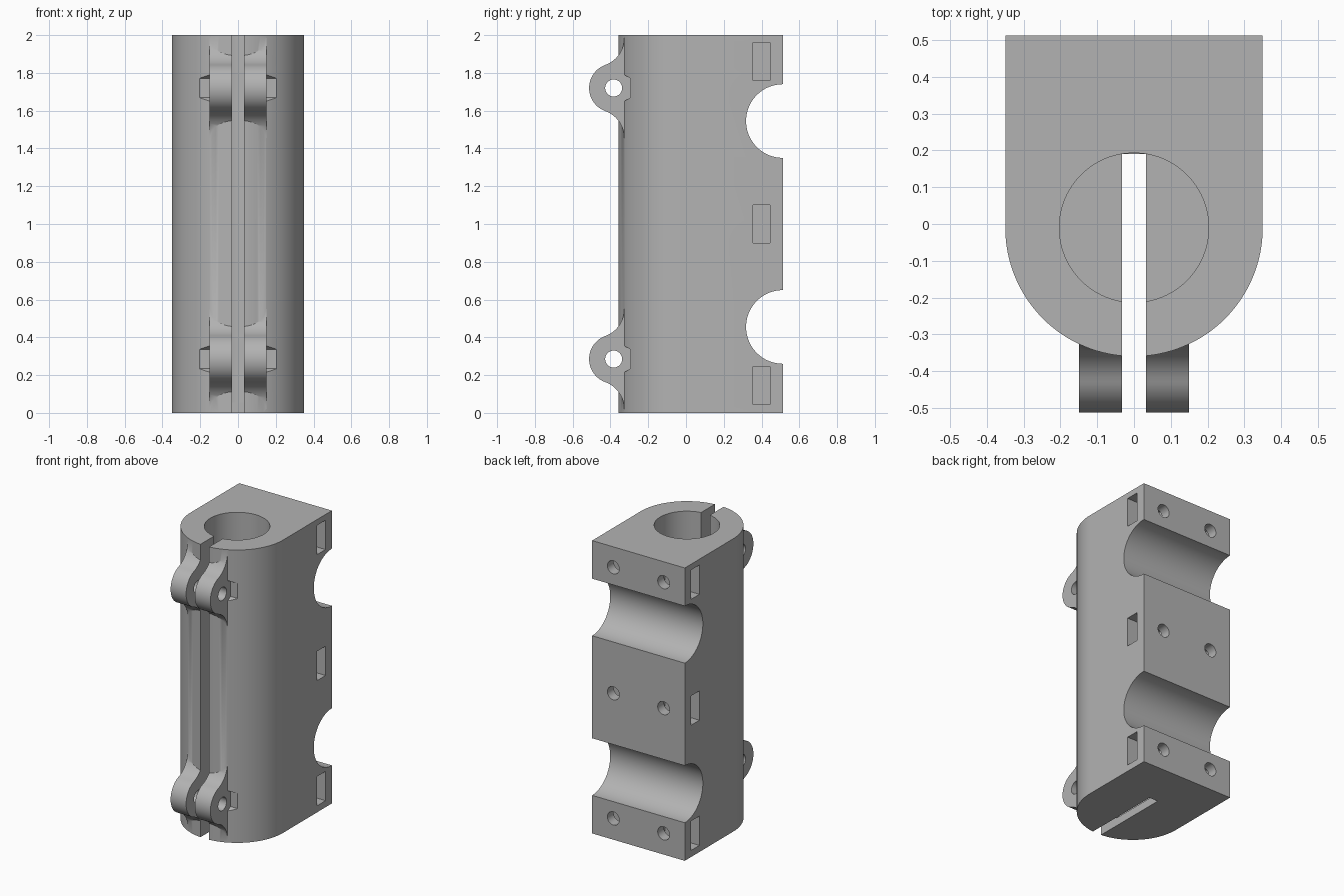
import bpy, bmesh
from math import sin, cos, pi, atan2, sqrt
from mathutils import Vector

cube = bpy.data.objects.get("Cube")
if cube:
    bpy.data.objects.remove(cube, do_unlink=True)

grey = bpy.data.materials.new("mid grey")
grey.use_nodes = True
colour = (0.45, 0.45, 0.45, 1)
grey.diffuse_color = colour
grey.node_tree.nodes["Principled BSDF"].inputs["Base Color"].default_value = colour

# Maps (u, v, w) to (x, y, z) for a prism running along each axis
AXES = {"x": lambda u, v, w: (w, u, v),
        "y": lambda u, v, w: (u, w, v),
        "z": lambda u, v, w: (u, v, w)}


def prism(name, outline, axis, start, end):
    """Extrude a closed 2D outline along an axis."""
    bm = bmesh.new()
    face = bm.faces.new([bm.verts.new(AXES[axis](u, v, start)) for u, v in outline])
    ext = bmesh.ops.extrude_face_region(bm, geom=[face])
    moved = [g for g in ext["geom"] if isinstance(g, bmesh.types.BMVert)]
    bmesh.ops.translate(bm, verts=moved, vec=Vector(AXES[axis](0, 0, end - start)))
    bmesh.ops.recalc_face_normals(bm, faces=bm.faces)
    mesh = bpy.data.meshes.new(name)
    bm.to_mesh(mesh)
    bm.free()
    mesh.materials.append(grey)
    obj = bpy.data.objects.new(name, mesh)
    bpy.context.collection.objects.link(obj)
    return obj


def arc(u, v, r, a0, a1, n):
    return [(u + r * cos(a0 + (a1 - a0) * i / n), v + r * sin(a0 + (a1 - a0) * i / n))
            for i in range(n + 1)]


def circle(u, v, r, n=48):
    return arc(u, v, r, 0, 2 * pi, n)[:-1]


def rect(u0, u1, v0, v1):
    return [(u0, v0), (u1, v0), (u1, v1), (u0, v1)]


def combine(target, tool, operation):
    """Apply a boolean and discard the tool."""
    tool.hide_render = True
    mod = target.modifiers.new(tool.name, "BOOLEAN")
    mod.object, mod.operation, mod.solver = tool, operation, "EXACT"
    bpy.context.view_layer.objects.active = target
    bpy.ops.object.modifier_apply(modifier=mod.name)
    bpy.data.objects.remove(tool, do_unlink=True)


def lug_outline(zc):
    """Round ear blended into the body wall by two concave fillets."""
    yc, r, wall, reach = -0.383, 0.13, -0.327, 0.265
    d = wall - yc
    fillet = (d * d + reach * reach - r * r) / (2 * (r + d))
    fy = wall - fillet
    a = atan2(reach, fy - yc)
    upper = arc(fy, reach, fillet, 0, a - pi, 14)
    nose = arc(yc, 0, r, a, 2 * pi - a, 32)[1:-1]
    lower = [(y, -z) for y, z in reversed(upper)]
    pts = [(-0.3, reach)] + upper + nose + lower + [(-0.3, -reach)]
    return [(y, zc + z) for y, z in pts]


BACK, CENTRE = 0.513, -0.01
LUG_Y, LUG_Z = -0.383, (0.285, 1.72)

# Main block with rounded front
outline = [(0.35, BACK), (-0.35, BACK)] + arc(0, CENTRE, 0.35, pi, 2 * pi, 64)
body = prism("clamp_body", outline, "z", 0, 2)

# Clamping lugs
for z in LUG_Z:
    combine(body, prism("lug", lug_outline(z), "x", -0.15, 0.15), "UNION")

# Blind vertical bore and the through slot
combine(body, prism("bore", circle(0, CENTRE, 0.203, 96), "z", 0.055, 2.1), "DIFFERENCE")
combine(body, prism("slot", rect(-0.033, 0.033, -0.7, 0.19), "z", -0.1, 2.1), "DIFFERENCE")

# Lug bolt holes and hexagonal recesses beside them
for z in LUG_Z:
    combine(body, prism("lug_hole", circle(LUG_Y, z, 0.045, 32), "x", -0.5, 0.5), "DIFFERENCE")
    hexagon = arc(LUG_Y, z, 0.102, pi / 6, 2 * pi + pi / 6, 6)[:-1]
    for side in (-1, 1):
        combine(body, prism("hex_recess", hexagon, "x", side * 0.15, side * 0.5), "DIFFERENCE")

# Cross grooves in the back
for z in (0.455, 1.545):
    combine(body, prism("groove", circle(BACK, z, 0.195, 96), "x", -0.5, 0.5), "DIFFERENCE")

# Back screw holes and side nut slots
for z in (0.145, 1.0, 1.86):
    for side in (-1, 1):
        nut = rect(0.355, 0.445, z - 0.1, z + 0.1)
        combine(body, prism("nut_slot", nut, "x", side * 0.09, side * 0.5), "DIFFERENCE")
        combine(body, prism("screw_hole", circle(side * 0.19, z, 0.045, 32), "y", 0.3, 0.6),
                "DIFFERENCE")

# Smooth the curves and keep the edges sharp
bpy.ops.object.select_all(action="DESELECT")
body.select_set(True)
bpy.context.view_layer.objects.active = body
bpy.ops.object.shade_smooth_by_angle(angle=pi / 6)
